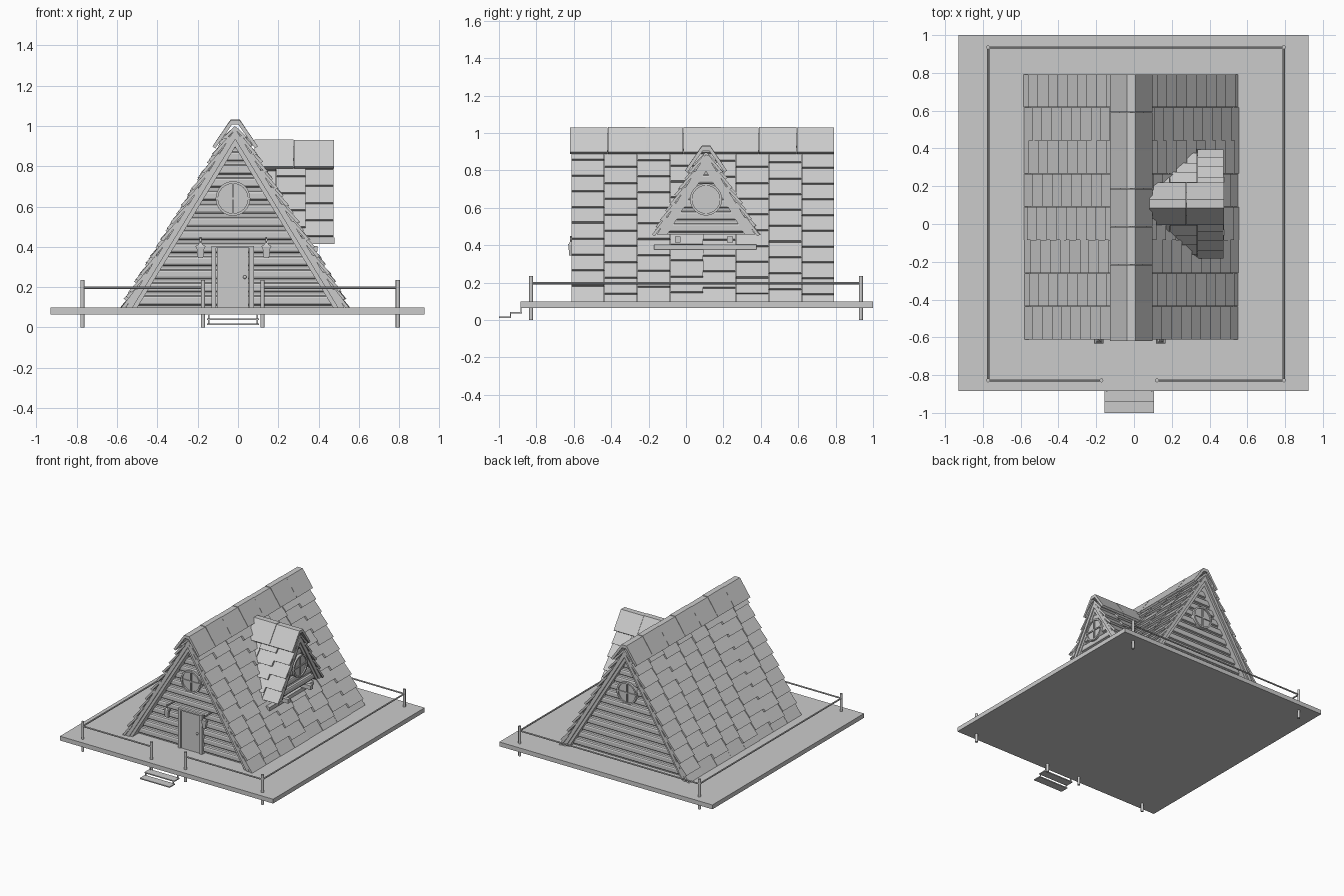
import bpy, bmesh, math, random
from mathutils import Matrix, Vector

if "Cube" in bpy.data.objects:
    bpy.data.objects.remove(bpy.data.objects["Cube"])

random.seed(4)
T = 1.64                                   # roof slope (rise / run)
A = math.atan(T)
CA, SA = math.cos(A), math.sin(A)


def finish(bm, name, M=Matrix(), smooth=False):
    bmesh.ops.transform(bm, matrix=M, verts=bm.verts)
    bmesh.ops.recalc_face_normals(bm, faces=bm.faces)
    me = bpy.data.meshes.new(name)
    bm.to_mesh(me)
    bm.free()
    ob = bpy.data.objects.new(name, me)
    bpy.context.collection.objects.link(ob)
    if smooth:
        bpy.context.view_layer.objects.active = ob
        ob.select_set(True)
        bpy.ops.object.shade_smooth_by_angle(angle=math.radians(35))
        ob.select_set(False)
    return ob


def loft(bm, a, b):
    """Closed solid between two equal rings of points."""
    va, vb = [bm.verts.new(p) for p in a], [bm.verts.new(p) for p in b]
    n = len(va)
    for i in range(n):
        j = (i + 1) % n
        bm.faces.new((va[i], va[j], vb[j], vb[i]))
    bm.faces.new(va)
    bm.faces.new(vb[::-1])


def prism(bm, pts, y0, y1):
    loft(bm, [(x, y0, z) for x, z in pts], [(x, y1, z) for x, z in pts])


def box(bm, x0, x1, y0, y1, z0, z1):
    prism(bm, [(x0, z0), (x1, z0), (x1, z1), (x0, z1)], y0, y1)


def rod(bm, p, q, r0, r1=None, seg=12):
    p, q = Vector(p), Vector(q)
    m = Matrix.Translation((p + q) / 2) @ (q - p).to_track_quat('Z', 'Y').to_matrix().to_4x4()
    bmesh.ops.create_cone(bm, cap_ends=True, segments=seg, radius1=r0,
                          radius2=r0 if r1 is None else r1, depth=(q - p).length, matrix=m)


def half(H, z, h):
    """Half width of the roof at height z, h measured square to the slope."""
    return (H + h / CA - z) / T


def chevron(H, zb, ho, hi):
    o, i = half(H, zb, ho), half(H, zb, hi)
    return [(-o, zb), (0, H + ho / CA), (o, zb), (i, zb), (0, H + hi / CA), (-i, zb)]


def clip_to_roof(bm, M, plane):
    """Trim whatever lies inside the main roof."""
    if plane:
        bmesh.ops.transform(bm, matrix=M, verts=bm.verts)
        bmesh.ops.bisect_plane(bm, geom=bm.verts[:] + bm.edges[:] + bm.faces[:],
                               plane_co=plane[0], plane_no=plane[1], clear_inner=True)
        return Matrix()
    return M


def roof(name, M, H, zb, cols, caps, plane=None):
    # sheathing
    bm = bmesh.new()
    prism(bm, chevron(H, zb, -0.027, -0.05), cols[0] + .006, cols[-1] - .006)
    finish(bm, name + "_sheathing", clip_to_roof(bm, M, plane))
    # overlapping shingles
    bm = bmesh.new()
    pitch, D = 0.099, (H - zb) / SA
    for side in (-1, 1):
        for c in range(len(cols) - 1):
            d1, shift = D, (c % 2) * 0.035 + random.uniform(0, 0.02)
            row = 0
            while d1 > 0.1:
                d0 = max(d1 - pitch - 0.02, 0.03)
                lift = random.uniform(-0.003, 0.003) + (0.008 if row else 0)
                sec = [(d0, -0.028), (d0, -0.014), (d1, lift), (d1, lift - 0.016)]
                pts = [(side * (d * CA + h * SA), H - d * SA + h * CA) for d, h in sec]
                prism(bm, pts, cols[c] + .001, cols[c + 1] - .001)
                d1 -= pitch - (shift if row == 0 else 0)
                row += 1
    finish(bm, name + "_shingles", clip_to_roof(bm, M, plane))
    # ridge caps
    bm = bmesh.new()
    for i in range(len(caps) - 1):
        w, b, e = 0.022, 0.113, 0.003 * (i % 2)
        zl = H - 0.131
        prism(bm, [(-b, zl), (-w, H + e), (w, H + e), (b, zl), (b - .014, zl - .01),
                   (w - .006, H - .024), (-w + .006, H - .024), (-b + .014, zl - .01)],
              caps[i] + .001, caps[i + 1] - .001)
    finish(bm, name + "_ridge_caps", clip_to_roof(bm, M, plane))


def gable_end(name, M, f, H, zb, cz, inset, depth=0.03, plane=None, cx=0):
    w = f + inset                          # outer face of the wall
    # horizontal siding boards
    bm = bmesh.new()
    top, z = H - 0.13, zb
    while z < top - 0.01:
        prof = [(depth, 0), (.02, 0), (.018, .012), (.004, .016), (0, .024), (0, .048),
                (.004, .056), (.018, .06), (.02, .065), (depth, .065)]
        ring = [(w + y, min(z + dz, top - .002)) for y, dz in prof]
        loft(bm, [(-half(H, q, -.06), y, q) for y, q in ring],
             [(half(H, q, -.06), y, q) for y, q in ring])
        z += 0.065
    finish(bm, name + "_siding", clip_to_roof(bm, M, plane))
    # barge boards
    bm = bmesh.new()
    prism(bm, chevron(H, zb, -0.022, -0.05), f + .008, f + .024)
    prism(bm, chevron(H, zb, -0.045, -0.07), f + .014, w + .02)
    finish(bm, name + "_barge_boards", clip_to_roof(bm, M, plane))
    # round window: glass, ring frame, glazing bars
    W = M @ Matrix.Translation((cx, 0, 0))
    bm = bmesh.new()
    rod(bm, (0, w - .006, cz), (0, w + .025, cz), .078, seg=32)
    finish(bm, name + "_window_glass", W, True)
    bm = bmesh.new()
    rings = []
    for i in range(32):
        a = i * math.tau / 32
        rings.append([bm.verts.new((r * math.cos(a), y, cz + r * math.sin(a)))
                      for r, y in ((.074, w - .016), (.086, w - .016), (.086, w + .02), (.074, w + .02))])
    for i in range(32):
        p, q = rings[i], rings[(i + 1) % 32]
        for k in range(4):
            bm.faces.new((p[k], p[(k + 1) % 4], q[(k + 1) % 4], q[k]))
    finish(bm, name + "_window_frame", W, True)
    bm = bmesh.new()
    box(bm, -.005, .005, w - .014, w, cz - .076, cz + .076)
    box(bm, -.076, .076, w - .013, w, cz - .005, cz + .005)
    finish(bm, name + "_window_bars", W)


# deck
bm = bmesh.new()
box(bm, -.93, .925, -.885, 1, .064, .098)
finish(bm, "deck")

# steps
bm = bmesh.new()
for y, z in ((-1, .012), (-.942, .036)):
    box(bm, -.155, .105, y, y + .064, z, z + .008)
for x in (-.145, .095):
    box(bm, x - .004, x + .004, -.942, -.936, .016, .04)
    box(bm, x - .004, x + .004, -.886, -.88, .04, .066)
finish(bm, "steps")

# fence
xl, xr, yf, yb = -.772, .793, -.828, .935
ga, gb = -.173, .122
bm = bmesh.new()
for x, y in ((xl, yf), (xr, yf), (xl, yb), (xr, yb), (ga, yf), (gb, yf)):
    rod(bm, (x, y, 0), (x, y, .235), .0105)
finish(bm, "fence_posts", smooth=True)
bm = bmesh.new()
for p, q in (((xl, yf), (ga, yf)), ((gb, yf), (xr, yf)), ((xl, yf), (xl, yb)),
             ((xr, yf), (xr, yb)), ((xl, yb), (xr, yb))):
    rod(bm, (*p, .197), (*q, .197), .006, seg=8)
finish(bm, "fence_rails", smooth=True)

# main house
CX, H = -.014, 1.03
house = Matrix.Translation((CX, 0, 0))
roof("roof", house, H, .098, [-.612 + i * .1757 for i in range(9)],
     [-.62 + i * 1.413 / 7 for i in range(8)])
gable_end("front", house, -.612, H, .098, .64, .072, cx=-.011)
gable_end("back", house @ Matrix.Rotation(math.pi, 4, 'Z'), -.79, H, .098, .64, .045)

# dormer on the right slope
dormer = Matrix.Translation((0, .107, 0)) @ Matrix.Rotation(math.pi / 2, 4, 'Z')
n = Vector((SA, 0, CA))
plane = (Vector((CX, 0, H)) - n * .03, n)
roof("dormer", dormer, .93, .457, [-.475, -.335, -.19, -.05], [-.477, -.276, -.08], plane)
gable_end("dormer", dormer, -.475, .93, .457, .645, .018, .04, plane)
bm = bmesh.new()
for y in (-.045, .235):
    box(bm, .3, .478, y - .015, y + .015, .415, .447)
box(bm, .355, .395, -.17, .377, .377, .405)
finish(bm, "dormer_supports")

# door
bm = bmesh.new()
box(bm, -.105, .053, -.552, -.525, .098, .395)
finish(bm, "door")
bm = bmesh.new()
for x in (-.132, .055):
    box(bm, x, x + .024, -.56, -.525, .098, .397)
box(bm, -.132, .079, -.56, -.525, .395, .405)
finish(bm, "door_frame")
bm = bmesh.new()
bmesh.ops.create_uvsphere(bm, u_segments=12, v_segments=8, radius=.009,
                          matrix=Matrix.Translation((.034, -.558, .25)))
finish(bm, "door_knob", smooth=True)

# wall lanterns: tapered square shade, lid, stem and bracket
for x, name in ((-.186, "left_lantern"), (.141, "right_lantern")):
    bm = bmesh.new()
    for z0, z1, r0, r1 in ((.345, .4, .013, .02), (.4, .406, .025, .023), (.406, .42, .016, .006)):
        loft(bm, *[[(x + i * r, -.616 + j * r * .65, z) for i, j in ((-1, -1), (1, -1), (1, 1), (-1, 1))]
                   for z, r in ((z0, r0), (z1, r1))])
    rod(bm, (x, -.616, .415), (x, -.616, .45), .004, seg=8)
    box(bm, x - .005, x + .005, -.62, -.53, .43, .438)
    finish(bm, name)
